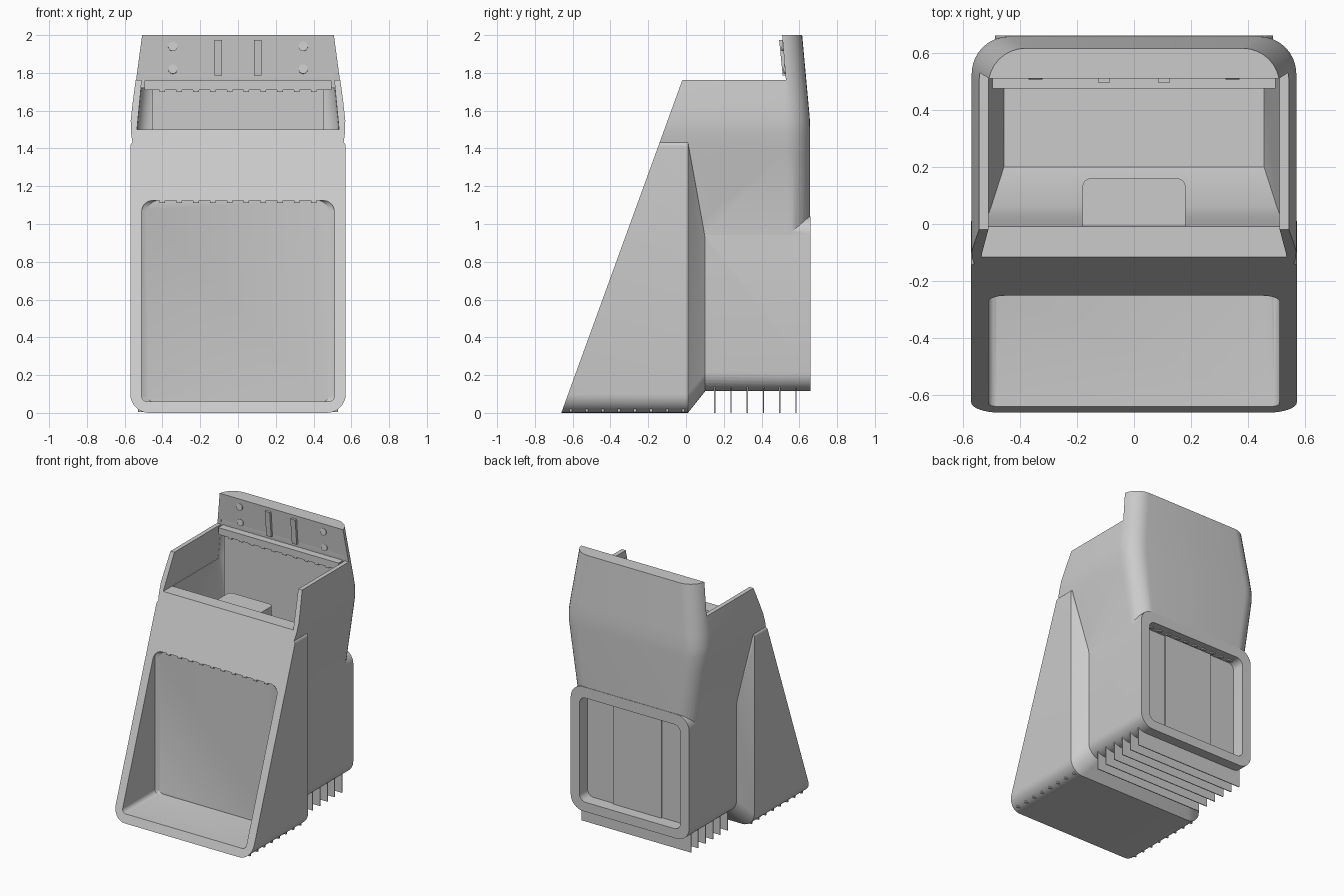
import bpy, bmesh, math

cube = bpy.data.objects.get("Cube")
if cube:
    bpy.data.objects.remove(cube, do_unlink=True)

grey = bpy.data.materials.new("plain grey")
grey.use_nodes = True
COLOUR = (0.6, 0.6, 0.6, 1)
grey.diffuse_color = COLOUR
grey.node_tree.nodes["Principled BSDF"].inputs["Base Color"].default_value = COLOUR


def finish(name, bm):
    mesh = bpy.data.meshes.new(name)
    bm.to_mesh(mesh)
    bm.free()
    mesh.materials.append(grey)
    ob = bpy.data.objects.new(name, mesh)
    bpy.context.collection.objects.link(ob)
    return ob


def hull(name, points):
    """Convex solid around a set of points."""
    bm = bmesh.new()
    for p in points:
        bm.verts.new(p)
    bmesh.ops.convex_hull(bm, input=bm.verts)
    loose = [v for v in bm.verts if not v.link_faces]
    bmesh.ops.delete(bm, geom=loose, context="VERTS")
    bmesh.ops.dissolve_limit(bm, angle_limit=0.002, verts=bm.verts, edges=bm.edges)
    bmesh.ops.recalc_face_normals(bm, faces=bm.faces)
    return finish(name, bm)


def arc_corner(cx, cy, r, start, steps=8):
    for i in range(steps + 1):
        a = start + math.pi / 2 * i / steps
        yield cx + r * math.cos(a), cy + r * math.sin(a)


def upright_ring(y, w, z0, z1, r_low, r_high):
    """Rounded rectangle facing the front, at depth y."""
    pts = []
    for s in (-1, 1):
        pts += [(s * a, y, b) for a, b in arc_corner(w - r_high, z1 - r_high, r_high, 0)]
        pts += [(s * a, y, b) for a, b in arc_corner(w - r_low, z0 + r_low, r_low, -math.pi / 2)]
    return pts


def flat_ring(z, w, y0, y1, r):
    """Level section with rounded rear corners."""
    pts = [(-w, y0, z), (w, y0, z)]
    for s in (-1, 1):
        pts += [(s * a, b, z) for a, b in arc_corner(w - r, y1 - r, r, 0)]
    return pts


def mirrored(points):
    """Points given as half width, depth, height, on both sides."""
    return [(s * w, y, z) for s in (-1, 1) for w, y, z in points]


def prism(name, profile, w):
    """Side profile in y, z stretched across x."""
    return hull(name, mirrored([(w, y, z) for y, z in profile]))


def box(name, x, y, z):
    return hull(name, [(a, b, c) for a in x for b in y for c in z])


def combine(target, tool, operation):
    mod = target.modifiers.new(tool.name, "BOOLEAN")
    mod.object, mod.operation, mod.solver = tool, operation, "EXACT"
    bpy.context.view_layer.objects.active = target
    bpy.ops.object.modifier_apply(modifier=mod.name)
    bpy.data.objects.remove(tool, do_unlink=True)


def smooth(ob, degrees=28):
    bpy.ops.object.select_all(action="DESELECT")
    ob.select_set(True)
    bpy.context.view_layer.objects.active = ob
    bpy.ops.object.shade_smooth_by_angle(angle=math.radians(degrees))


# Main shell: front wedge, rear box and flared hopper
shell = hull("shell", upright_ring(-0.7, 0.57, 0, 1.44, 0.1, 0.03)
             + upright_ring(0.01, 0.57, 0, 1.44, 0.1, 0.03)
             + upright_ring(0.105, 0.482, 0.119, 0.93, 0.1, 0.03))
combine(shell, hull("rear_box", upright_ring(0.05, 0.487, 0.115, 1.04, 0.1, 0.1)
                    + upright_ring(0.66, 0.487, 0.115, 1.04, 0.1, 0.1)), "UNION")
sections = [(0.93, 0.485, 0.657), (1.38, 0.552, 0.657), (1.48, 0.566, 0.657),
            (1.55, 0.568, 0.656), (1.64, 0.558, 0.648), (2.0, 0.51, 0.615)]
hopper_points = []
for z, w, back in sections:
    hopper_points += flat_ring(z, w, -0.4, back, 0.13)
combine(shell, hull("hopper", hopper_points), "UNION")

# Cutters: sloping front, side rims, hopper mouth and inside, front pocket, rear recess
cutters = [
    prism("slope_cut", [(-0.66, 0), (-0.86, -0.55), (-1.5, -0.55), (-1.5, 2.5),
                        (0.249, 2.5)], 1),
    prism("rim_cut", [(-1, 1.762), (0.529, 1.762), (0.505, 2.05), (-1, 2.05)], 1),
    hull("mouth_cut", mirrored([(w, y, z) for y in (-1, 0.528)
                                for w, z in ((0.535, 1.5), (0.506, 1.8))])),
    hull("cavity_cut", flat_ring(0.98, 0.455, 0.2, 0.6, 0.08)
         + mirrored([(0.5, 0.06, 1.15), (0.515, 0.02, 1.3)])
         + flat_ring(1.51, 0.534, -0.01, 0.6, 0.08)
         + flat_ring(1.72, 0.514, -0.01, 0.6, 0.08)),
    hull("pocket_cut", upright_ring(-0.9, 0.51, 0.06, 1.125, 0.03, 0.06)
         + upright_ring(-0.25, 0.51, 0.06, 1.125, 0.03, 0.06)
         + upright_ring(-0.235, 0.48, 0.06, 1.125, 0.03, 0.06)),
    hull("recess_cut", upright_ring(0.565, 0.415, 0.185, 0.96, 0.05, 0.05)
         + upright_ring(0.8, 0.415, 0.185, 0.96, 0.05, 0.05)),
]
for cutter in cutters:
    combine(shell, cutter, "DIFFERENCE")
smooth(shell)

# Inner column, rear inner panel with its ledge, and recessed rear panel
column = hull("inner_column", flat_ring(0.95, 0.18, -0.03, 0.16, 0.03)
              + flat_ring(1.485, 0.18, -0.03, 0.16, 0.03))
smooth(column)
box("inner_rear_panel", (-0.453, 0.453), (0.485, 0.575), (0.97, 1.72))
box("rear_ledge", (-0.495, 0.495), (0.475, 0.56), (1.71, 1.761))
box("recess_panel", (-0.2, 0.2), (0.55, 0.575), (0.18, 0.965))

# Details on the raised back panel
for side, s in (("left", 1), ("right", -1)):
    hull("panel_bar_" + side, [(s * 0.105 + dx, y + dy, z) for dx in (-0.02, 0.02)
         for y, z in ((0.512, 1.785), (0.493, 1.975)) for dy in (0, 0.03)])
    for level, y, z in (("low", 0.527, 1.82), ("high", 0.517, 1.94)):
        bm = bmesh.new()
        bmesh.ops.create_cone(bm, cap_ends=True, segments=20, radius1=0.025,
                              radius2=0.025, depth=0.02)
        stud = finish(f"panel_stud_{level}_{side}", bm)
        stud.rotation_euler.x = math.radians(85)
        stud.location = (s * 0.345, y, z)
        smooth(stud)

# Cooling fins under the rear box
for i in range(6):
    y = 0.152 + i * 0.086
    box(f"fin_{i + 1}", (-0.45, 0.45), (y - 0.003, y + 0.003), (0, 0.15))

# Small feet along the lower side edges
for side, s in (("left", 1), ("right", -1)):
    for i in range(8):
        y = -0.61 + i * 0.085
        box(f"foot_{side}_{i + 1}", (s * 0.5, s * 0.53), (y - 0.007, y + 0.007), (0.006, 0.03))

# Rows of small teeth under the pocket top, the ledge and the rear recess top
for row, y, z in (("pocket", -0.236, 1.11), ("ledge", 0.487, 1.7), ("recess", 0.6, 0.95)):
    for i in range(10):
        x = (i - 4.5) * (0.078 if row == "recess" else 0.089)
        box(f"{row}_tooth_{i + 1}", (x - 0.015, x + 0.015), (y - 0.01, y + 0.01), (z, z + 0.02))
